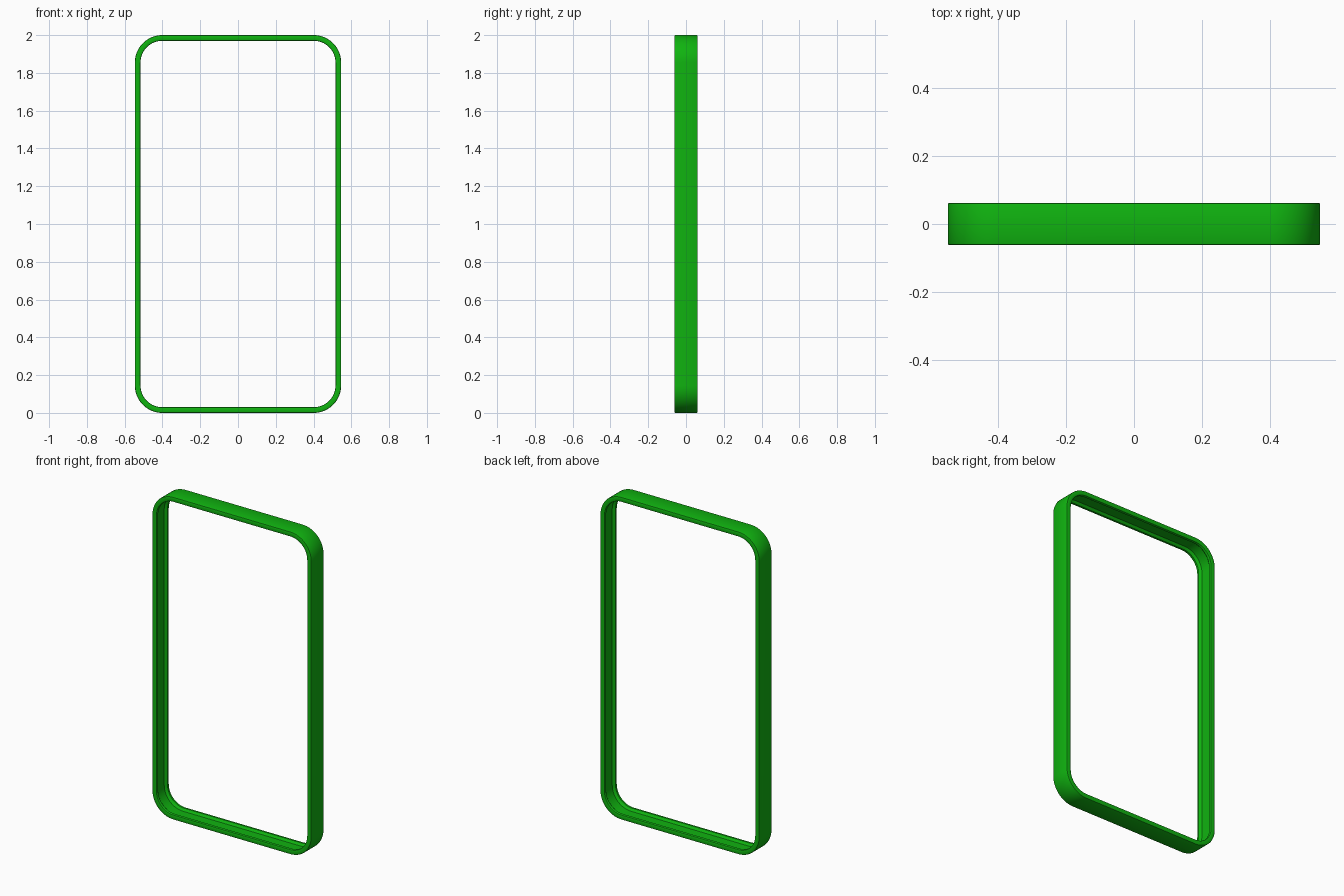
import bpy, bmesh, math

if "Cube" in bpy.data.objects:
    bpy.data.objects.remove(bpy.data.objects["Cube"])

HALF_W, HEIGHT, HALF_D = 0.546, 2.0, 0.062
RADIUS, SEGS = 0.145, 16

# Cross-section: (inset from the outer face, y); lips at both rims, groove between
half = [(0.0, 0.057), (0.0015, 0.0605), (0.005, HALF_D),
        (0.025, HALF_D), (0.0285, 0.0605), (0.030, 0.057),
        (0.030, 0.046), (0.027, 0.042), (0.019, 0.038), (0.016, 0.034)]
profile = half + [(d, -y) for d, y in reversed(half)]


def ring_point(corner, step, inset):
    """Point on the rounded rectangle, inset from its outer outline."""
    sx, sz = [(1, 1), (-1, 1), (-1, -1), (1, -1)][corner]
    a = math.radians(90) * (corner + step / SEGS)
    r = RADIUS - inset
    return (sx * (HALF_W - RADIUS) + r * math.cos(a),
            HEIGHT / 2 + sz * (HEIGHT / 2 - RADIUS) + r * math.sin(a))


# Sweep the cross-section around the frame
bm = bmesh.new()
rings = []
for corner in range(4):
    for step in range(SEGS + 1):
        ring = []
        for d, y in profile:
            x, z = ring_point(corner, step, d)
            ring.append(bm.verts.new((x, y, z)))
        rings.append(ring)
n = len(profile)
for i, ring in enumerate(rings):
    nxt = rings[(i + 1) % len(rings)]
    for j in range(n):
        k = (j + 1) % n
        bm.faces.new((ring[j], ring[k], nxt[k], nxt[j]))
bmesh.ops.recalc_face_normals(bm, faces=bm.faces)

mesh = bpy.data.meshes.new("bumper_frame")
bm.to_mesh(mesh)
bm.free()
frame = bpy.data.objects.new("bumper_frame", mesh)
bpy.context.collection.objects.link(frame)

# Green plastic
mat = bpy.data.materials.new("green_plastic")
mat.diffuse_color = (0.005, 0.45, 0.005, 1)
mat.use_nodes = True
mat.node_tree.nodes["Principled BSDF"].inputs["Base Color"].default_value = mat.diffuse_color
mesh.materials.append(mat)

bpy.context.view_layer.objects.active = frame
frame.select_set(True)
bpy.ops.object.shade_smooth_by_angle(angle=math.radians(30))
